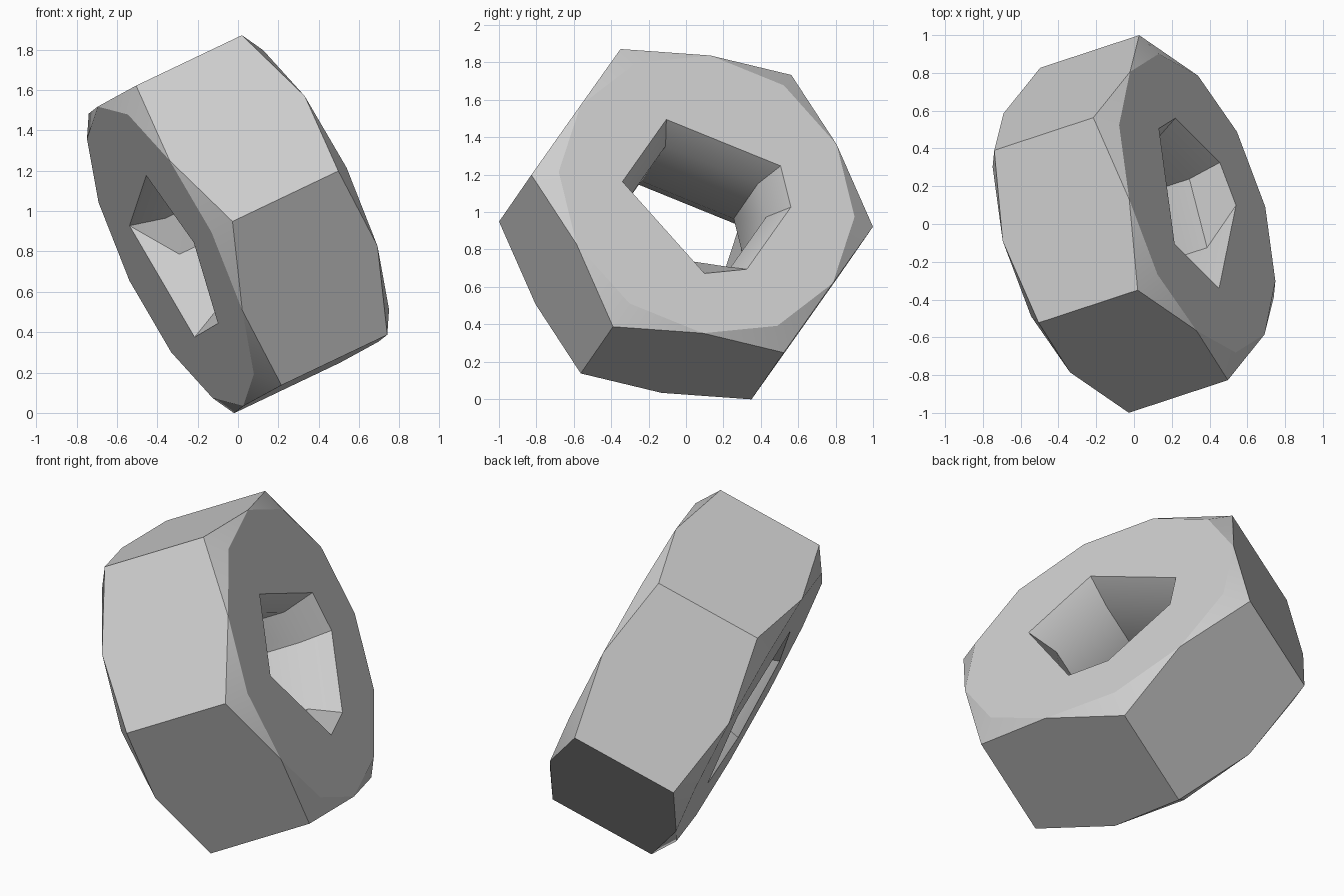
import bpy, bmesh, math
from mathutils import Vector, Matrix

cube = bpy.data.objects.get("Cube")
if cube:
    bpy.data.objects.remove(cube, do_unlink=True)

# Sizes of the nut along and around its own axis
CORNER_R, CORNER_H = 0.953, 0.303
FLAT_R = CORNER_R * math.cos(math.pi / 6)
FACE_H = 0.387
RIM_R, BORE_R, BORE_H = 0.47, 0.38, 0.227

# Tilted frame: bore axis plus the direction of one hex corner
axis = Vector((0.865, 0.285, 0.412)).normalized()
across = Vector((-0.252, -0.456, 0.85))
across = (across - axis * across.dot(axis)).normalized()
frame = Matrix((across, axis.cross(across), axis)).transposed()
centre = Vector((0, 0, 0.935))

bm = bmesh.new()


def ring(radius, height, angles):
    """Vertices at the given degrees around the axis."""
    verts = []
    for a in angles:
        t = math.radians(a)
        local = Vector((radius * math.cos(t), radius * math.sin(t), height))
        verts.append(bm.verts.new(centre + frame @ local))
    return verts


def wall(a, b):
    """Faces between two rings; a repeated vertex makes a triangle."""
    n = len(a)
    for i in range(n):
        j = (i + 1) % n
        bm.faces.new(list(dict.fromkeys((a[i], a[j], b[j], b[i]))))


def loop_edges(verts):
    edges = []
    for i, v in enumerate(verts):
        w = verts[(i + 1) % len(verts)]
        if v != w:
            edges.append(bm.edges.get((v, w)) or bm.edges.new((v, w)))
    return edges


bore_angles = (0, 60, 120, 180, 240, 270)
rim_angles = {1: (0, 60, 150, 180, 240, 270), -1: (0, 60, 120, 180, 270)}
corners, faces, bores = {}, {}, {}

for s in (1, -1):
    # Outer corner chamfers
    corners[s] = ring(CORNER_R, s * CORNER_H, range(0, 360, 60))
    faces[s] = ring(FLAT_R, s * FACE_H, range(0, 360, 30))
    for i in range(6):
        tip, mid = corners[s][i], faces[s][2 * i]
        for side in (2 * i - 1, 2 * i + 1):
            bm.faces.new((tip, mid, faces[s][side]))
    # Countersink of the bore
    rim = ring(RIM_R, s * FACE_H, rim_angles[s])
    bores[s] = ring(BORE_R, s * BORE_H, bore_angles)
    if s < 0:
        rim.insert(4, rim[4])
    wall(rim, bores[s])
    # Flat end face around the bore
    bmesh.ops.triangle_fill(bm, use_beauty=True, use_dissolve=False,
                            edges=loop_edges(faces[s]) + loop_edges(rim),
                            normal=axis * s)

# Bore wall and the six wrench flats
wall(bores[1], bores[-1])
for i in range(6):
    j = (i + 1) % 6
    bm.faces.new((corners[1][i], faces[1][2 * i + 1], corners[1][j],
                  corners[-1][j], faces[-1][2 * i + 1], corners[-1][i]))

bmesh.ops.recalc_face_normals(bm, faces=bm.faces[:])
mesh = bpy.data.meshes.new("hex_nut")
bm.to_mesh(mesh)
bm.free()

# Plain grey metal
grey = bpy.data.materials.new("light grey")
grey.use_nodes = True
colour = (0.62, 0.62, 0.62, 1)
grey.diffuse_color = colour
grey.node_tree.nodes["Principled BSDF"].inputs["Base Color"].default_value = colour
mesh.materials.append(grey)

nut = bpy.data.objects.new("hex_nut", mesh)
bpy.context.collection.objects.link(nut)
bpy.ops.object.select_all(action='DESELECT')
nut.select_set(True)
bpy.context.view_layer.objects.active = nut
bpy.ops.object.shade_smooth_by_angle(angle=math.radians(30))
